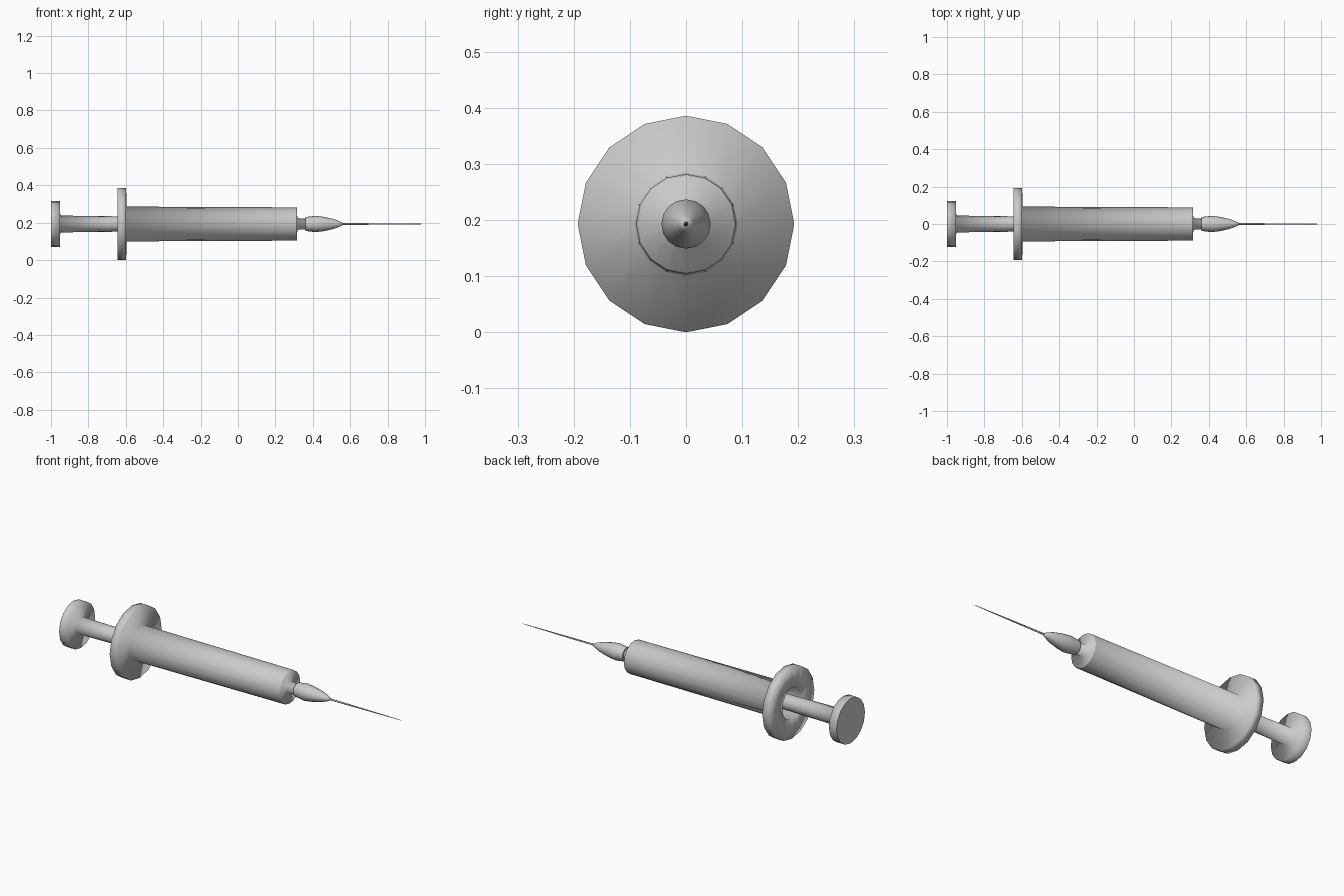
import bpy, bmesh, math

if "Cube" in bpy.data.objects:
    bpy.data.objects.remove(bpy.data.objects["Cube"])

Z = 0.193      # height of the long axis
SIDES = 16


def lathe(name, profile, sharp=()):
    """Spin (x, radius) points round the x axis; radius 0 makes a pole."""
    bm = bmesh.new()
    rings = []
    for x, r in profile:
        if r == 0:
            rings.append([bm.verts.new((x, 0, Z))])
            continue
        rings.append([bm.verts.new((x, r * math.sin(a), Z + r * math.cos(a)))
                      for a in (2 * math.pi * i / SIDES for i in range(SIDES))])
    for a, b in zip(rings, rings[1:]):
        for i in range(SIDES):
            j = (i + 1) % SIDES
            quad = [a[i % len(a)], a[j % len(a)], b[j % len(b)], b[i % len(b)]]
            bm.faces.new(list(dict.fromkeys(quad)))
    bmesh.ops.recalc_face_normals(bm, faces=bm.faces)
    for f in bm.faces:
        f.smooth = True
    for k in sharp:
        for i in range(SIDES):
            edge = bm.edges.get((rings[k][i], rings[k][(i + 1) % SIDES]))
            edge.smooth = False
    mesh = bpy.data.meshes.new(name)
    bm.to_mesh(mesh)
    bm.free()
    obj = bpy.data.objects.new(name, mesh)
    bpy.context.collection.objects.link(obj)
    return obj


# Plunger: thumb disc, rod and the piston inside the barrel
lathe("plunger", [(-1, 0), (-1, 0.123), (-0.953, 0.123), (-0.95, 0.045),
                  (-0.64, 0.041), (0.1, 0.039), (0.1, 0.08),
                  (0.17, 0.08), (0.17, 0)], sharp=(1,))

# Hollow barrel with finger flange and nozzle neck
lathe("barrel", [(0.28, 0), (0.28, 0.08), (-0.644, 0.085), (-0.644, 0.193),
                 (-0.598, 0.193), (-0.596, 0.093), (0.308, 0.089),
                 (0.316, 0.087), (0.317, 0.031), (0.37, 0.029), (0.37, 0)],
      sharp=(1,))

# Needle hub
lathe("needle_hub", [(0.36, 0), (0.36, 0.037), (0.415, 0.044), (0.46, 0.038),
                     (0.51, 0.027), (0.545, 0.014), (0.56, 0.006), (0.56, 0)],
      sharp=(1,))

# Needle
lathe("needle", [(0.55, 0.005), (0.73, 0.0038), (0.975, 0.0015), (1.0, 0)])
